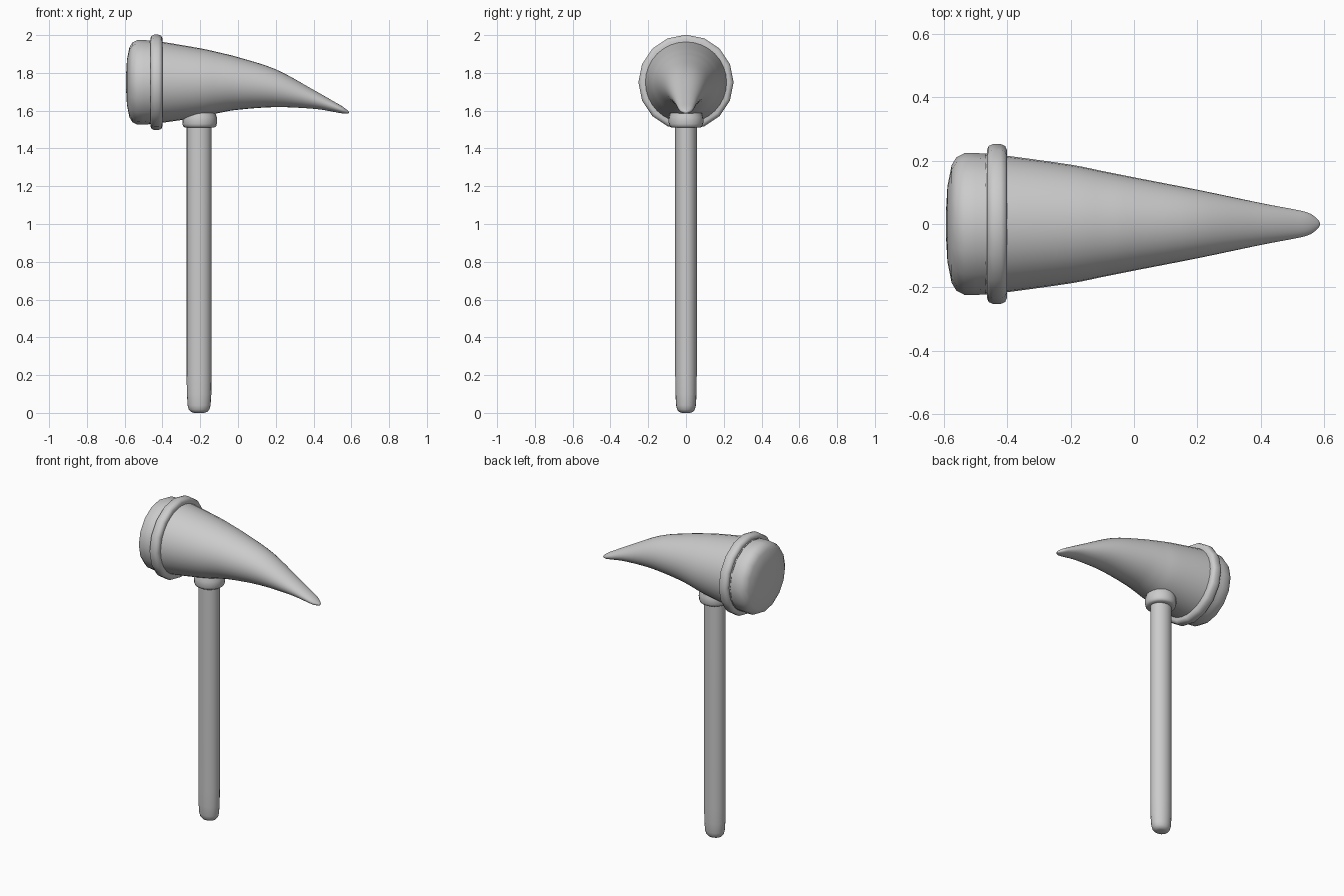
import bpy
import bmesh
from math import sin, cos, pi, radians
from mathutils import Vector

if "Cube" in bpy.data.objects:
    bpy.data.objects.remove(bpy.data.objects["Cube"], do_unlink=True)

# Single matte grey
grey = bpy.data.materials.new("plain_grey")
grey.use_nodes = True
colour = (0.6, 0.6, 0.6, 1)
grey.diffuse_color = colour
grey.node_tree.nodes["Principled BSDF"].inputs["Base Color"].default_value = colour


def smooth_stations(stations, steps):
    """Catmull-Rom interpolation between the given cross-sections."""
    pts = [Vector(s) for s in stations]
    pts = [pts[0]] + pts + [pts[-1]]
    result = []
    for a, b, c, d in zip(pts, pts[1:], pts[2:], pts[3:]):
        for k in range(steps):
            t = k / steps
            result.append(b + (c - a) * (t / 2)
                          + (a * 2 - b * 5 + c * 4 - d) * (t * t / 2)
                          + (b * 3 - a - c * 3 + d) * (t ** 3 / 2))
    return result + [pts[-1]]


def loft(name, stations, place, sides, angle=50):
    """Skin rings; each station is (along, centre, radius a, radius b)."""
    bm = bmesh.new()
    rings = []
    for along, centre, ra, rb in stations:
        rings.append([bm.verts.new(place(along, centre, ra * cos(2 * pi * i / sides),
                                         rb * sin(2 * pi * i / sides)))
                      for i in range(sides)])
    for low, high in zip(rings, rings[1:]):
        for i in range(sides):
            j = (i + 1) % sides
            bm.faces.new((low[i], low[j], high[j], high[i]))
    bm.faces.new(rings[0])
    bm.faces.new(rings[-1])
    bmesh.ops.recalc_face_normals(bm, faces=bm.faces)
    mesh = bpy.data.meshes.new(name)
    bm.to_mesh(mesh)
    bm.free()
    mesh.materials.append(grey)
    obj = bpy.data.objects.new(name, mesh)
    bpy.context.collection.objects.link(obj)
    bpy.ops.object.select_all(action="DESELECT")
    obj.select_set(True)
    bpy.context.view_layer.objects.active = obj
    bpy.ops.object.shade_smooth_by_angle(angle=radians(angle))
    return obj


def along_x(along, centre, a, b):
    return (along, a, centre + b)


def along_z(along, centre, a, b):
    return (centre + a, b, along)


# Curved, tapering head: x, centre height, half width, half height
horn = [(-0.47, 1.75, 0.222, 0.222), (-0.4, 1.75, 0.215, 0.214),
        (-0.2, 1.748, 0.187, 0.182), (-0.1, 1.748, 0.167, 0.16),
        (0, 1.744, 0.147, 0.139), (0.2, 1.719, 0.108, 0.1),
        (0.4, 1.66, 0.066, 0.05), (0.5, 1.624, 0.047, 0.029),
        (0.55, 1.605, 0.035, 0.019), (0.578, 1.594, 0.016, 0.009),
        (0.587, 1.59, 0.002, 0.002)]
loft("curved_head", smooth_stations(horn, 4), along_x, 32)

# Blunt striking face with a rounded rim
face = [(-0.592, 0.05), (-0.588, 0.12), (-0.575, 0.185), (-0.56, 0.21),
        (-0.535, 0.223), (-0.5, 0.224), (-0.45, 0.22)]
loft("striking_face", [(x, 1.75, r, r) for x, r in face], along_x, 16, 70)

# Raised band round the head
band = [(-0.46, 0.2), (-0.464, 0.232), (-0.458, 0.246), (-0.444, 0.252),
        (-0.42, 0.252), (-0.406, 0.246), (-0.4, 0.232), (-0.402, 0.2)]
loft("head_band", [(x, 1.75, r, r) for x, r in band], along_x, 16, 70)

# Collar under the head
collar = [(1.51, 0.06), (1.511, 0.078), (1.517, 0.087), (1.53, 0.091),
          (1.548, 0.092), (1.565, 0.091), (1.6, 0.08)]
loft("handle_collar", [(z, -0.203, r, r) for z, r in collar], along_z, 20, 70)

# Slightly oval handle with a rounded butt
handle = [(0, 0.4), (0.005, 0.65), (0.018, 0.83), (0.04, 0.92),
          (0.1, 0.98), (0.2, 1), (1.4, 1), (1.6, 1)]
loft("handle", [(z, -0.206, 0.066 * r, 0.057 * r) for z, r in handle], along_z, 20, 70)
